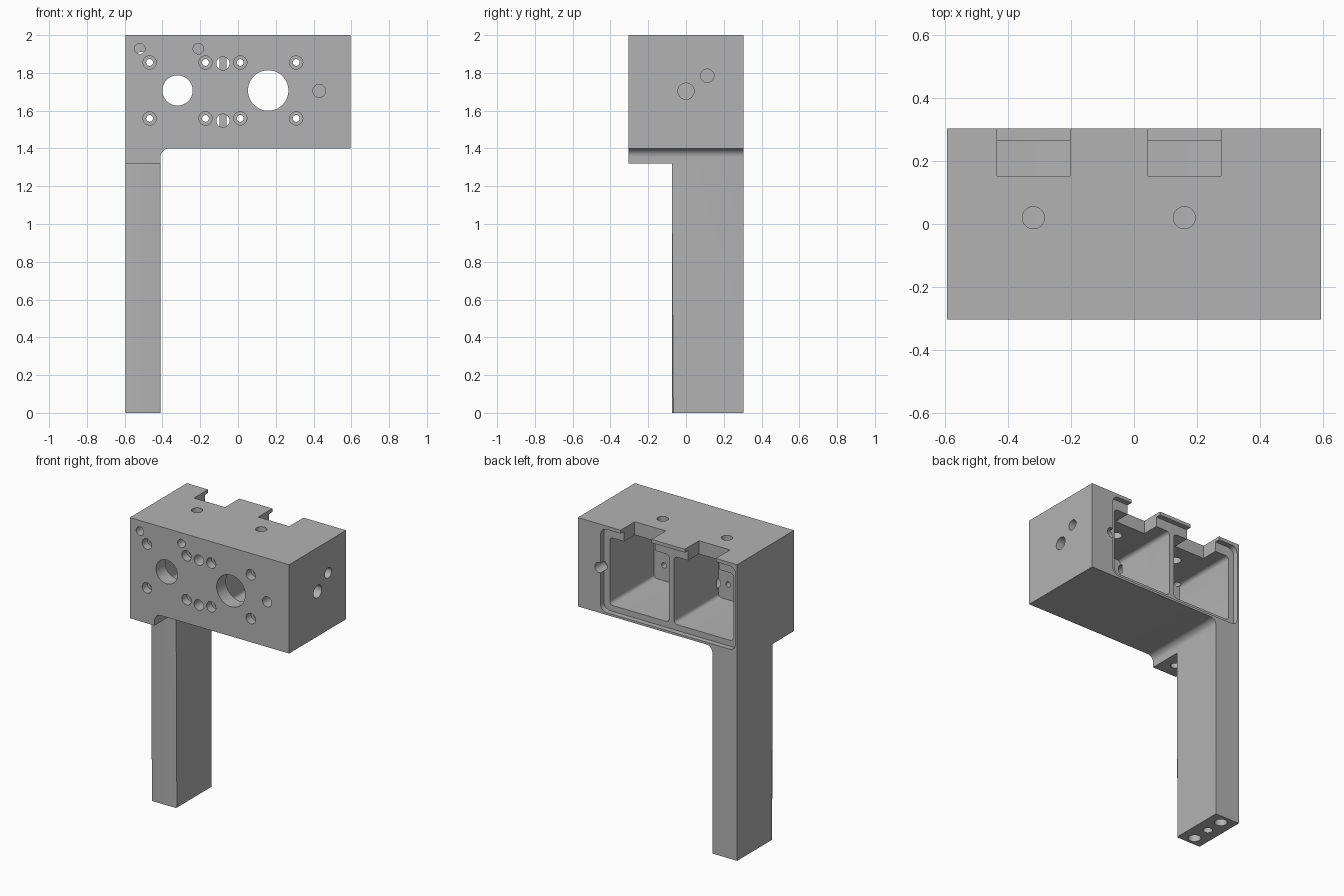
import bpy, bmesh, math
from mathutils import Matrix, Vector

if "Cube" in bpy.data.objects:
    bpy.data.objects.remove(bpy.data.objects["Cube"])

W, D, TOP, BASE = 0.595, 0.304, 2.0, 1.4    # housing half width, half depth, heights
LEG_X, LEG_Y, TAB_Z, FILLET = -0.41, -0.075, 1.32, 0.045

grey = bpy.data.materials.new("plain_grey")
grey.use_nodes = True
grey.diffuse_color = (0.45, 0.45, 0.45, 1)
grey.node_tree.nodes["Principled BSDF"].inputs["Base Color"].default_value = (0.45, 0.45, 0.45, 1)


def make(name, bm):
    bmesh.ops.recalc_face_normals(bm, faces=bm.faces)
    mesh = bpy.data.meshes.new(name)
    bm.to_mesh(mesh)
    bm.free()
    obj = bpy.data.objects.new(name, mesh)
    bpy.context.collection.objects.link(obj)
    mesh.materials.append(grey)
    return obj


def block(name, lo, hi, radius=0):
    """Box between two corners; radius rounds the edges running along y."""
    lo, hi = Vector(lo), Vector(hi)
    bm = bmesh.new()
    bmesh.ops.create_cube(bm, size=1, matrix=Matrix.Translation((lo + hi) / 2)
                          @ Matrix.Diagonal((*(hi - lo), 1)))
    if radius:
        edges = [e for e in bm.edges if abs(e.verts[0].co.y - e.verts[1].co.y) > 1e-4]
        bmesh.ops.bevel(bm, geom=edges, offset=radius, segments=6, profile=0.5, affect='EDGES')
    return make(name, bm)


def drill(name, start, end, radius, sides=32):
    """Cylinder running from start to end."""
    start, end = Vector(start), Vector(end)
    axis = end - start
    turn = axis.to_track_quat('Z', 'Y').to_matrix().to_4x4()
    bm = bmesh.new()
    bmesh.ops.create_cone(bm, cap_ends=True, segments=sides, radius1=radius, radius2=radius,
                          depth=axis.length, matrix=Matrix.Translation((start + end) / 2) @ turn)
    return make(name, bm)


def cut(cutter):
    bpy.context.view_layer.objects.active = body
    mod = body.modifiers.new("cut", 'BOOLEAN')
    mod.operation, mod.solver, mod.object = 'DIFFERENCE', 'EXACT', cutter
    bpy.ops.object.modifier_apply(modifier=mod.name)
    bpy.data.objects.remove(cutter)


# Housing and leg: one front profile with a filleted inner corner
profile = [(-W, 0), (LEG_X, 0)]
for i in range(9):
    a = math.pi - i * math.pi / 16
    profile.append((LEG_X + FILLET + FILLET * math.cos(a), BASE - FILLET + FILLET * math.sin(a)))
profile += [(W, BASE), (W, TOP), (-W, TOP)]
bm = bmesh.new()
face = bm.faces.new([bm.verts.new((x, -D, z)) for x, z in profile])
ext = bmesh.ops.extrude_face_region(bm, geom=[face])
bmesh.ops.translate(bm, vec=(0, 2 * D, 0), verts=[v for v in ext["geom"] if isinstance(v, bmesh.types.BMVert)])
body = make("housing_and_leg", bm)

# Leg is shallower than the housing, leaving a small tab under the front
cut(block("leg_relief", (-1, -1, -1), (1, LEG_Y, TAB_Z)))
bm = bmesh.new()
bm.from_mesh(body.data)
front_edges = [e for e in bm.edges if all(abs(v.co.y - LEG_Y) < 1e-3 for v in e.verts)
               and abs(e.verts[0].co.z - e.verts[1].co.z) > 1]
bmesh.ops.bevel(bm, geom=front_edges, offset=0.008, segments=3, profile=0.5, affect='EDGES')
bm.to_mesh(body.data)
bm.free()

# Lid recess in the back
cut(block("lid_recess", (-0.583, 0.268, 1.415), (0.425, 1, 1.977), 0.045))

# Two bays with a wall between, each with a top notch, a bore and screw holes
for cx, bore in ((-0.32, 0.08), (0.16, 0.107)):
    cut(block("bay", (cx - 0.222, -0.205, 1.455), (cx + 0.222, 0.5, 1.91), 0.025))
    cut(block("top_notch", (cx - 0.116, 0.153, 1.85), (cx + 0.116, 0.5, 2.1)))
    cut(drill("bore", (cx, -0.5, 1.707), (cx, 0, 1.707), bore, 64))
    cut(drill("top_hole", (cx, 0.02, 1.8), (cx, 0.02, 2.1), 0.035))
    for sx in (-1, 1):
        for sz in (-1, 1):
            x, z = cx + sx * 0.148, 1.707 + sz * 0.148
            cut(drill("screw_hole", (x, -0.5, z), (x, -0.1, z), 0.018))
            cut(drill("screw_head", (x, -0.5, z), (x, -0.25, z), 0.035))

# Plain holes: start, end, radius
holes = [
    ((-0.08, -0.5, 1.85), (-0.08, -0.19, 1.85), 0.035),
    ((-0.08, -0.5, 1.547), (-0.08, -0.19, 1.547), 0.035),
    ((-0.52, -0.5, 1.928), (-0.52, -0.18, 1.928), 0.028),
    ((-0.21, -0.5, 1.928), (-0.21, -0.22, 1.928), 0.028),
    ((0.43, -0.5, 1.705), (0.43, -0.15, 1.705), 0.034),
    ((0.435, 0.5, 1.705), (0.435, 0.2, 1.705), 0.034),
    ((0.8, 0, 1.703), (0.45, 0, 1.703), 0.043),
    ((0.8, 0.113, 1.785), (0.45, 0.113, 1.785), 0.035),
    ((-0.503, -0.2, 1.2), (-0.503, -0.2, 1.43), 0.03),
    ((-0.503, -0.015, -0.1), (-0.503, -0.015, 0.2), 0.04),
    ((-0.503, 0.113, -0.1), (-0.503, 0.113, 0.2), 0.03),
    ((-0.503, 0.24, -0.1), (-0.503, 0.24, 0.2), 0.04),
]
for start, end, radius in holes:
    cut(drill("hole", start, end, radius))

bpy.ops.object.select_all(action='DESELECT')
body.select_set(True)
bpy.context.view_layer.objects.active = body
bpy.ops.object.shade_smooth_by_angle(angle=math.radians(30))
